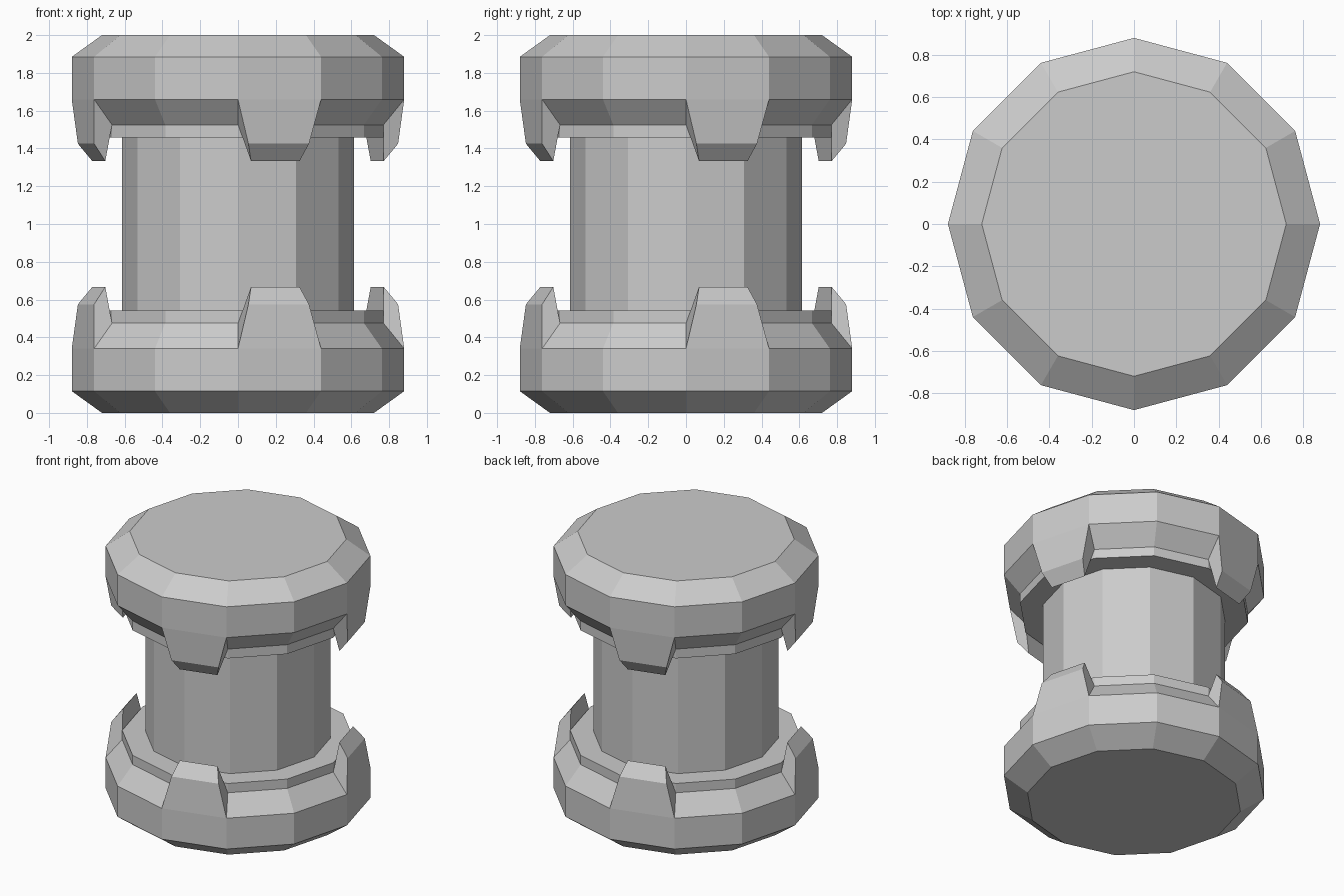
import bpy, bmesh
from math import radians
from mathutils import Matrix, Vector

if "Cube" in bpy.data.objects:
    bpy.data.objects.remove(bpy.data.objects["Cube"])

SIDES = 12


def finish(bm, name):
    bmesh.ops.recalc_face_normals(bm, faces=bm.faces)
    mesh = bpy.data.meshes.new(name)
    bm.to_mesh(mesh)
    bm.free()
    ob = bpy.data.objects.new(name, mesh)
    bpy.context.collection.objects.link(ob)
    return ob


def lathe(name, profile):
    """Stack 12-sided rings from (radius, z) pairs; close both ends."""
    bm = bmesh.new()
    rings = []
    for r, z in profile:
        rings.append([bm.verts.new(Matrix.Rotation(radians(360 / SIDES * i), 3, 'Z') @ Vector((r, 0, z)))
                      for i in range(SIDES)])
    for a, b in zip(rings, rings[1:]):
        for i in range(SIDES):
            j = (i + 1) % SIDES
            bm.faces.new((a[i], a[j], b[j], b[i]))
    bm.faces.new(rings[0])
    bm.faces.new(rings[-1])
    return finish(bm, name)


def claw(name, angle, flip):
    """Tapered wedge over one rim facet; section is (distance out, half width, z)."""
    section = [(0.744, 0.199, 0.34), (0.85, 0.228, 0.34), (0.833, 0.166, 0.575),
               (0.763, 0.133, 0.667), (0.744, 0.199, 0.475)]
    bm = bmesh.new()
    rot = Matrix.Rotation(radians(angle), 3, 'Z')
    sides = []
    for s in (-1, 1):
        sides.append([bm.verts.new(rot @ Vector((n, s * t, 2 - z if flip else z)))
                      for n, t, z in section])
    a, b = sides
    bm.faces.new(a)
    bm.faces.new(b)
    for i in range(5):
        j = (i + 1) % 5
        bm.faces.new((a[i], a[j], b[j], b[i]))
    return finish(bm, name)


# Central column together with both flanged ends
half = [(0.72, 0), (0.88, 0.115), (0.88, 0.34), (0.77, 0.475), (0.77, 0.543), (0.615, 0.543)]
lathe("flanged_column", half + [(r, 2 - z) for r, z in reversed(half)])

# Four claws on each flange
for end, flip in (("lower", False), ("upper", True)):
    for k in range(4):
        claw(f"{end}_claw_{k + 1}", 15 + 90 * k, flip)
